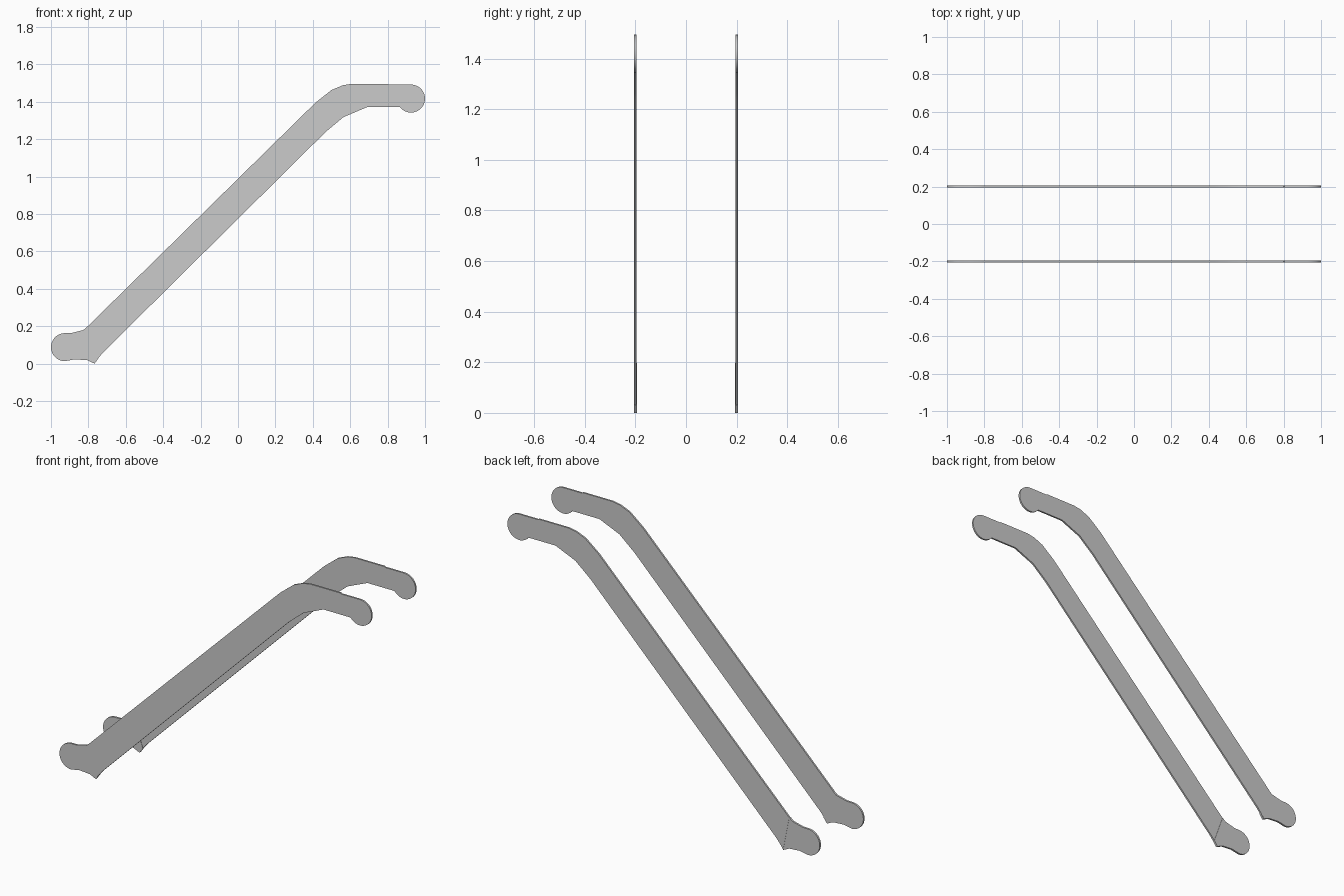
import bpy, bmesh, math

if "Cube" in bpy.data.objects:
    bpy.data.objects.remove(bpy.data.objects["Cube"])


def arc(cx, cz, r, a0, a1, n):
    """Points on an arc, angles in degrees."""
    pts = []
    for i in range(n + 1):
        a = math.radians(a0 + (a1 - a0) * i / n)
        pts.append((cx + r * math.cos(a), cz + r * math.sin(a)))
    return pts


def plate(name, pts, y0, y1):
    """Extrude an x-z outline from y0 to y1."""
    bm = bmesh.new()
    face = bm.faces.new([bm.verts.new((x, y0, z)) for x, z in pts])
    ext = bmesh.ops.extrude_face_region(bm, geom=[face])
    moved = [v for v in ext["geom"] if isinstance(v, bmesh.types.BMVert)]
    bmesh.ops.translate(bm, verts=moved, vec=(0, y1 - y0, 0))
    bmesh.ops.recalc_face_normals(bm, faces=bm.faces)
    mesh = bpy.data.meshes.new(name)
    bm.to_mesh(mesh)
    bm.free()
    ob = bpy.data.objects.new(name, mesh)
    bpy.context.collection.objects.link(ob)
    # smooth rounded ends, sharp plate edges
    bpy.ops.object.select_all(action='DESELECT')
    ob.select_set(True)
    bpy.context.view_layer.objects.active = ob
    bpy.ops.object.shade_smooth_by_angle(angle=math.radians(30))
    return ob


# sloping rail with bent top and round upper end
rail = [(-0.767, 0.004), (-0.805, 0.198), (0.414, 1.395), (0.50, 1.463),
        (0.56, 1.488), (0.607, 1.496), (0.80, 1.496), (0.805, 1.492)]
rail += arc(0.925, 1.417, 0.075, 90, -143, 20)
rail += [(0.692, 1.372), (0.564, 1.318), (0.468, 1.238), (-0.725, 0.056)]

# foot with round lower end
foot = arc(-0.925, 0.088, 0.075, 270, 90, 18)
foot += [(-0.89, 0.164), (-0.826, 0.18), (-0.805, 0.198), (-0.745, 0.03),
         (-0.767, 0.0), (-0.805, 0.018), (-0.874, 0.023)]

for side, s in (("front", -1), ("back", 1)):
    plate(side + "_rail", rail, s * 0.196, s * 0.206)
    plate(side + "_foot", foot, s * 0.194, s * 0.205)
